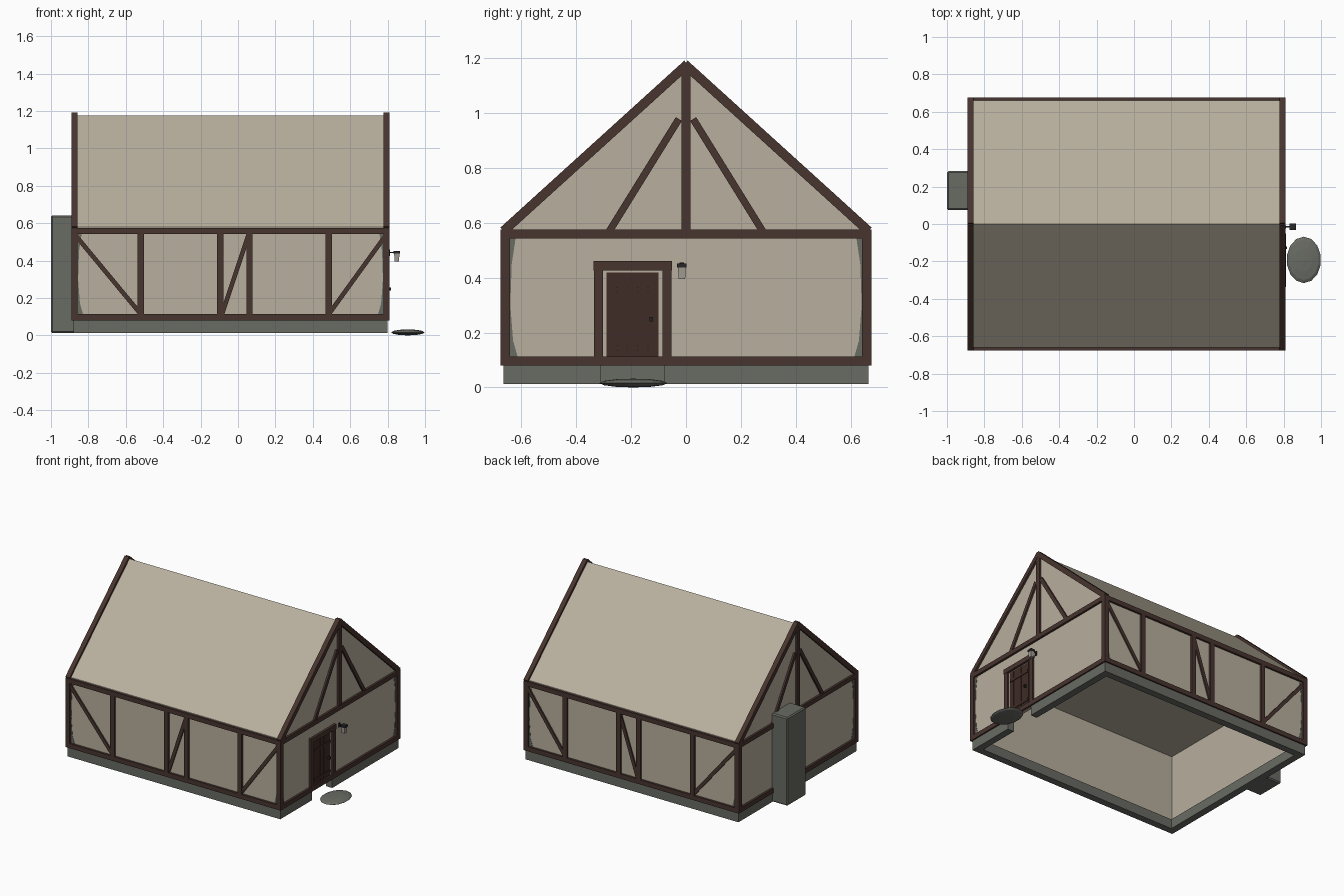
import bpy
import bmesh
import math
from mathutils import Vector, Matrix

cube = bpy.data.objects.get("Cube")
if cube:
    bpy.data.objects.remove(cube)


def material(name, rgb):
    m = bpy.data.materials.new(name)
    m.use_nodes = True
    m.diffuse_color = (*rgb, 1)
    m.node_tree.nodes["Principled BSDF"].inputs["Base Color"].default_value = (*rgb, 1)
    return m


PLASTER = material("plaster", (0.48, 0.43, 0.34))
TIMBER = material("timber", (0.065, 0.035, 0.028))
DOOR = material("door wood", (0.05, 0.025, 0.019))
STONE = material("stone", (0.14, 0.145, 0.125))
IRON = material("iron", (0.02, 0.02, 0.02))
GLASS = material("lantern glass", (0.36, 0.34, 0.29))


def finish(name, bm, mat):
    bmesh.ops.recalc_face_normals(bm, faces=bm.faces)
    me = bpy.data.meshes.new(name)
    bm.to_mesh(me)
    bm.free()
    me.materials.append(mat)
    ob = bpy.data.objects.new(name, me)
    bpy.context.collection.objects.link(ob)
    return ob


def box(name, mat, x, y, z):
    """Box from (min, max) pairs."""
    bm = bmesh.new()
    size = [b - a for a, b in (x, y, z)]
    mid = [(a + b) / 2 for a, b in (x, y, z)]
    bmesh.ops.create_cube(bm, size=1, matrix=Matrix.Translation(mid) @ Matrix.Diagonal((*size, 1)))
    return finish(name, bm, mat)


def prism(name, mat, points, start, end):
    """Polygon given as 3D points at 'start', extruded by the vector 'end - start'."""
    bm = bmesh.new()
    face = bm.faces.new([bm.verts.new(Vector(p) + Vector(start)) for p in points])
    out = bmesh.ops.extrude_face_region(bm, geom=[face])["geom"]
    shift = Vector(end) - Vector(start)
    bmesh.ops.translate(bm, vec=shift, verts=[v for v in out if isinstance(v, bmesh.types.BMVert)])
    if face.is_valid is False or len(bm.faces) < len(points) + 2:
        bm.faces.new([v for v in bm.verts][:len(points)])
    return finish(name, bm, mat)


def brace(name, a, b, width, normal, depth):
    """Slanted beam between a and b lying in the plane with the given normal."""
    a, b, n = Vector(a), Vector(b), Vector(normal)
    d = (b - a).normalized()
    side = n.cross(d) * width / 2
    return prism(name, TIMBER, [a - side, b - side, b + side, a + side],
                 n * -depth / 2, n * depth / 2)


X0, X1, Y = -0.89, 0.81, 0.675      # outer faces of the timber frame
T = 0.033                           # timber thickness
SILL, PLATE = 0.08, 0.575           # bottom and top of the frame
WX0, WX1, WY = X0 + 0.015, X1 - 0.015, Y - 0.015
EAST, WEST = (X1 - T, X1), (X0, X0 + T)

# Plaster shell, open below, with a solid gabled roof
for s, side in ((-1, "front"), (1, "back")):
    box(f"{side}_wall", PLASTER, (WX0, WX1), sorted((s * WY, s * (WY - 0.02))), (SILL, 0.57))
for x, side in (((WX0, WX0 + 0.02), "right_gable"), ((WX1 - 0.02, WX1), "left_gable")):
    box(f"{side}_wall", PLASTER, x, (-WY, WY), (SILL, 0.57))
prism("roof", PLASTER, [(0, -WY, 0.565), (0, WY, 0.565), (0, WY, 0.58), (0, 0, 1.175), (0, -WY, 0.58)],
      (WX0, 0, 0), (WX1, 0, 0))

# Stone footing, with an opening under the door
FY, FT = 0.665, 0.05
for s, side in ((-1, "front"), (1, "back")):
    box(f"{side}_footing", STONE, (-0.88, 0.80), sorted((s * FY, s * (FY - FT))), (0.012, SILL))
box("chimney_side_footing", STONE, (-0.88, -0.88 + FT), (-FY, FY), (0.012, SILL))
box("door_side_footing_short", STONE, (0.80 - FT, 0.80), (-FY, -0.31), (0.012, SILL))
box("door_side_footing_long", STONE, (0.80 - FT, 0.80), (-0.08, FY), (0.012, SILL))

# Corner posts and long side framing
for s, side in ((-1, "front"), (1, "back")):
    ys = sorted((s * Y, s * (Y - T)))
    for x in (WEST, EAST):
        box(f"{side}_corner_post", TIMBER, x, ys, (SILL, PLATE))
    for z in ((SILL, SILL + T), (PLATE - T, PLATE)):
        box(f"{side}_rail", TIMBER, (X0, X1), ys, z)
    for x in (-0.52, -0.095, 0.062, 0.485):
        box(f"{side}_post", TIMBER, (x - T / 2, x + T / 2), ys, (SILL, PLATE))
    yc = s * (Y - 0.018)
    for (xa, za), (xb, zb) in (((-0.865, 0.53), (-0.525, 0.12)),
                               ((-0.085, 0.115), (0.055, 0.535)),
                               ((0.49, 0.12), (0.79, 0.535))):
        brace(f"{side}_brace", (xa, yc, za), (xb, yc, zb), 0.024, (0, 1, 0), 0.026)

# Gable framing at both ends
for (xa, xb), side in ((WEST, "right_gable"), (EAST, "left_gable")):
    xc = (xa + xb) / 2
    for z in ((SILL, SILL + T), (PLATE - T, PLATE)):
        box(f"{side}_rail", TIMBER, (xa, xb), (-Y, Y), z)
    box(f"{side}_king_post", TIMBER, (xa + 0.002, xb - 0.002), (-T / 2, T / 2), (PLATE, 1.15))
    for s in (-1, 1):
        brace(f"{side}_rafter", (xc, s * 0.665, 0.57), (xc, s * -0.005, 1.178), 0.034, (1, 0, 0), T)
        brace(f"{side}_brace", (xc, s * 0.282, 0.565), (xc, s * 0.026, 0.978), 0.026, (1, 0, 0), 0.027)

# Stone showing through the plaster beside the corner posts, widest at its ends
profile = ((0, 0.1), (0.05, 0.1), (0.03, 0.17), (0.02, 0.3), (0.025, 0.45), (0.04, 0.55), (0, 0.55))
for sx, wall_x in ((1, WX0), (-1, WX1)):
    for sy in (-1, 1):
        prism("corner_stone_side", STONE, [(wall_x + sx * w, 0, z) for w, z in profile],
              (0, sy * (WY - 0.001), 0), (0, sy * (WY + 0.002), 0))
        prism("corner_stone_gable", STONE, [(0, sy * (WY - w), z) for w, z in profile],
              (wall_x + sx * 0.001, 0, 0), (wall_x - sx * 0.002, 0, 0))

# Door frame
for y in ((-0.335, -0.302), (-0.086, -0.053)):
    box("door_jamb", TIMBER, EAST, y, (SILL + T, 0.45))
box("door_lintel", TIMBER, (X1 - T, X1 + 0.002), (-0.337, -0.051), (0.426, 0.46))

# Plank door with battens and a handle
plank = 0.188 / 5
for i in range(5):
    y = -0.289 + i * plank
    box("door_plank", DOOR, (0.785, 0.800), (y + 0.0015, y + plank - 0.0015), (SILL + T, 0.418))
box("door_backing", DOOR, (0.785, 0.798), (-0.289, -0.101), (SILL + T, 0.418))
for z in (0.145, 0.355):
    box("door_batten", DOOR, (0.79, 0.805), (-0.284, -0.106), (z - 0.01, z + 0.01))
box("door_handle", IRON, (0.80, 0.818), (-0.133, -0.121), (0.24, 0.256))

# Chimney stack
chimney = box("chimney", STONE, (-1.0, -0.87), (0.075, 0.283), (0.012, 0.642))
bevel = chimney.modifiers.new("soft_edges", "BEVEL")
bevel.width, bevel.segments = 0.008, 1

# Lantern on its bracket
LY = -0.015
box("lantern_plate", IRON, (0.808, 0.814), (LY - 0.008, LY + 0.008), (0.425, 0.455))
box("lantern_arm", IRON, (0.81, 0.85), (LY - 0.004, LY + 0.004), (0.44, 0.447))
box("lantern_cap", IRON, (0.832, 0.867), (LY - 0.017, LY + 0.017), (0.437, 0.452))
bm = bmesh.new()
bmesh.ops.create_cone(bm, cap_ends=True, segments=4, radius1=0.017, radius2=0.02, depth=0.042,
                      matrix=Matrix.Translation((0.849, LY, 0.417)) @ Matrix.Rotation(math.pi / 4, 4, "Z"))
finish("lantern_glass", bm, GLASS)

# Flat doorstep stone
bm = bmesh.new()
bmesh.ops.create_uvsphere(bm, u_segments=14, v_segments=6, radius=1,
                          matrix=Matrix.Translation((0.908, -0.192, 0.016))
                          @ Matrix.Diagonal((0.092, 0.124, 0.016, 1)))
finish("doorstep_stone", bm, STONE)
